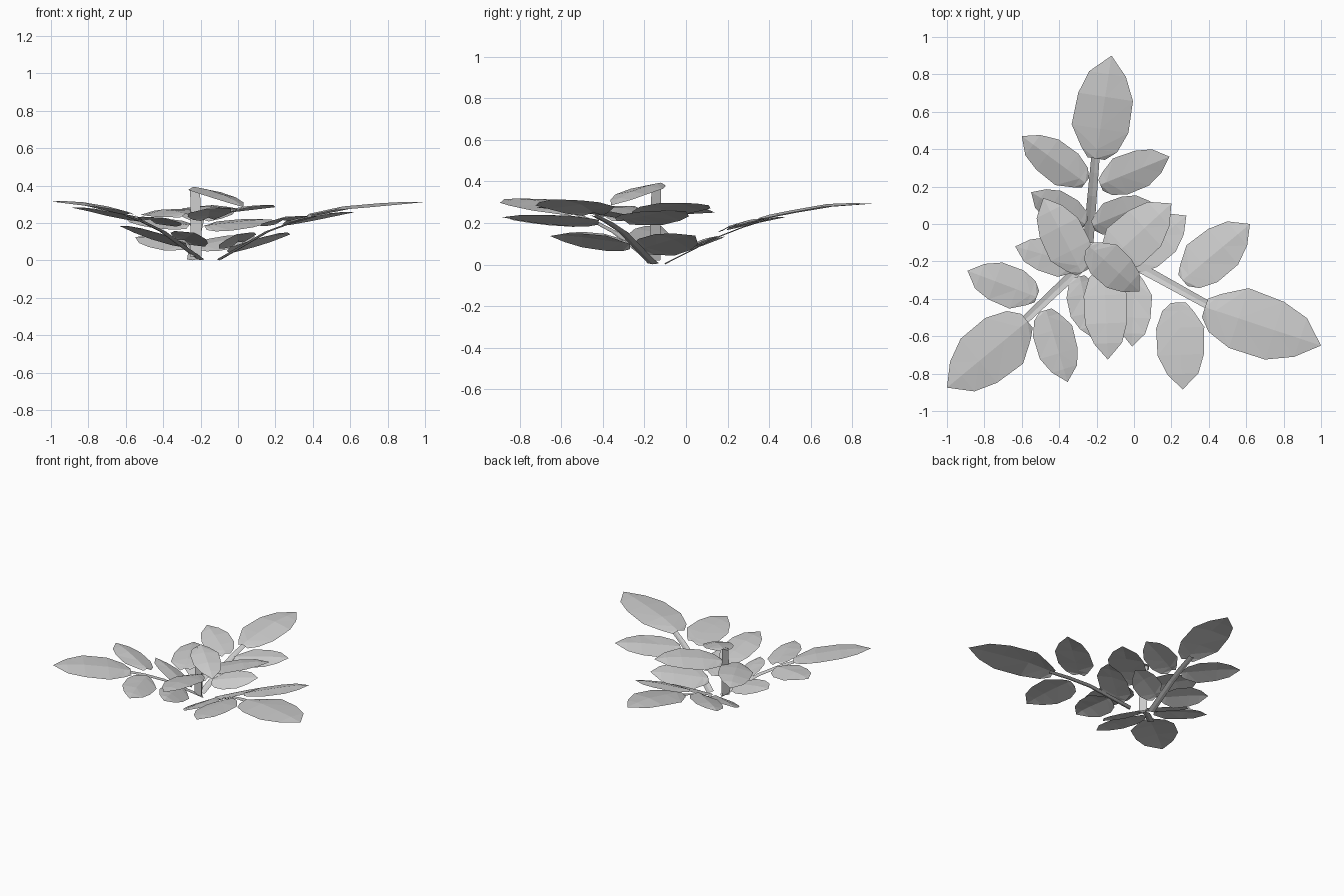
import bpy, math
from mathutils import Vector

if "Cube" in bpy.data.objects:
    bpy.data.objects.remove(bpy.data.objects["Cube"])

# rise of a frond above the ground against distance along it
RISE = [(0, 0.01), (0.3, 0.162), (0.5, 0.225), (0.75, 0.275), (1.25, 0.31)]
# leaf outline: position along the leaf, left and right half width
OUTLINE = [(0, 0.28, 0.32), (0.09, 0.55, 0.7), (0.29, 1.0, 0.98),
           (0.6, 0.94, 0.97), (0.82, 0.68, 0.6), (1, 0, 0)]
FLATTEN = 0.78  # side leaves lie flatter than their stem


def rise(a):
    for (a0, z0), (a1, z1) in zip(RISE, RISE[1:]):
        if a <= a1:
            return z0 + (z1 - z0) * (a - a0) / (a1 - a0)
    return RISE[-1][1]


def make(name, verts, faces):
    me = bpy.data.meshes.new(name)
    me.from_pydata(verts, [], faces)
    me.update()
    ob = bpy.data.objects.new(name, me)
    bpy.context.collection.objects.link(ob)
    return ob


def leaf(name, base, tip, width, height):
    """Creased single-sheet leaf; height(x, y, t, s) gives its surface."""
    b, d = Vector(base), Vector(tip) - Vector(base)
    n = Vector((-d.y, d.x)).normalized()
    verts, faces = [], []
    for t, wl, wr in OUTLINE:
        for s in ((wl, 0, -wr) if t < 1 else (0,)):
            off = s * width / 2
            p = b + d * t + n * off
            ridge = 0.014 * min(1, 4 * (1 - t)) if s == 0 else 0
            verts.append((p.x, p.y, height(p.x, p.y, t, off) + ridge))
    for i in range(len(OUTLINE) - 2):
        a = i * 3
        faces += [(a + 1, a + 4, a + 3), (a + 1, a + 3, a),
                  (a + 1, a + 2, a + 5), (a + 1, a + 5, a + 4)]
    a = (len(OUTLINE) - 2) * 3
    faces += [(a, a + 1, a + 3), (a + 1, a + 2, a + 3)]
    make(name, verts, faces)


def frond(name, origin, end, roll, gain, terminal, sides):
    """Flat rising stem with one end leaf and pairs of side leaves."""
    o = Vector(origin)
    d = (Vector(end) - o).normalized()
    n = Vector((-d.y, d.x))

    def height(x, y, t=0, s=0):
        r = Vector((x, y)) - o
        return gain * rise(max(0, r.dot(d))) + roll * r.dot(n)

    # ribbon stem, tapering outwards
    length = (Vector(end) - o).length + 0.03
    verts, faces = [], []
    for i in range(5):
        a = length * i / 4
        w = 0.028 - 0.006 * i / 4
        p = o + d * a
        z = gain * rise(a) - 0.004
        for s, dz in ((w, 0), (0, -0.005), (-w, 0)):
            verts.append((p.x + n.x * s, p.y + n.y * s, max(0, z + dz)))
    for i in range(4):
        a = i * 3
        faces += [(a, a + 1, a + 4, a + 3), (a + 1, a + 2, a + 5, a + 4)]
    make(name + "_stem", verts, faces)
    leaf(name + "_end_leaf", *terminal, height)
    for k, (b, t, w) in enumerate(sides):
        mid = height((b[0] + t[0]) / 2, (b[1] + t[1]) / 2)
        leaf(f"{name}_side_leaf_{k + 1}", b, t, w,
             lambda x, y, u, s: mid + FLATTEN * (height(x, y) - mid))


# three spreading fronds
frond("back_frond", (-0.245, -0.1), (-0.205, 0.37), 0.0, 1.0,
      ((-0.205, 0.35), (-0.12, 0.9), 0.31),
      [((-0.26, 0.22), (-0.60, 0.47), 0.21),
       ((-0.18, 0.21), (0.19, 0.36), 0.21),
       ((-0.26, 0.0), (-0.55, 0.17), 0.18),
       ((-0.22, -0.01), (0.09, 0.12), 0.18)])
frond("left_frond", (-0.2, -0.15), (-0.58, -0.51), -0.1, 1.05,
      ((-0.57, -0.52), (-1.0, -0.875), 0.32),
      [((-0.52, -0.39), (-0.89, -0.25), 0.22),
       ((-0.47, -0.46), (-0.355, -0.845), 0.22),
       ((-0.28, -0.22), (-0.635, -0.12), 0.19),
       ((-0.29, -0.28), (-0.22, -0.61), 0.19)])
frond("right_frond", (-0.1, -0.16), (0.39, -0.43), 0.06, 1.0,
      ((0.38, -0.445), (1.0, -0.65), 0.34),
      [((0.26, -0.3), (0.62, 0.0), 0.26),
       ((0.24, -0.42), (0.26, -0.885), 0.26),
       ((-0.04, -0.22), (0.28, 0.045), 0.23),
       ((0.0, -0.27), (-0.01, -0.655), 0.2)])

# upright three-sided shoot
verts = []
for x, y, z, r in ((-0.225, -0.16, 0.02, 0.036), (-0.225, -0.155, 0.22, 0.033),
                   (-0.23, -0.15, 0.385, 0.03)):
    for k in range(3):
        a = math.radians(90 + 120 * k)
        verts.append((x + r * math.cos(a), y + r * math.sin(a), z))
faces = [(i * 3 + k, i * 3 + (k + 1) % 3, i * 3 + 3 + (k + 1) % 3, i * 3 + 3 + k)
         for i in range(2) for k in range(3)]
make("shoot_stem", verts, faces)

# leaves carried by the shoot: base, tip, width, base z, tip z, sideways tilt
SHOOT = [((-0.24, -0.12), (0.03, -0.36), 0.21, 0.38, 0.285, 0.0),
         ((-0.28, -0.26), (-0.485, 0.14), 0.24, 0.235, 0.25, -0.15),
         ((-0.16, -0.22), (0.20, 0.11), 0.27, 0.23, 0.285, -0.15),
         ((-0.16, -0.24), (-0.14, -0.725), 0.235, 0.215, 0.275, 0.1)]
for k, (b, t, w, z0, z1, tilt) in enumerate(SHOOT):
    leaf(f"shoot_leaf_{k + 1}", b, t, w,
         lambda x, y, u, s: z0 + (z1 - z0) * u + tilt * s + 0.06 * u * (1 - u))
